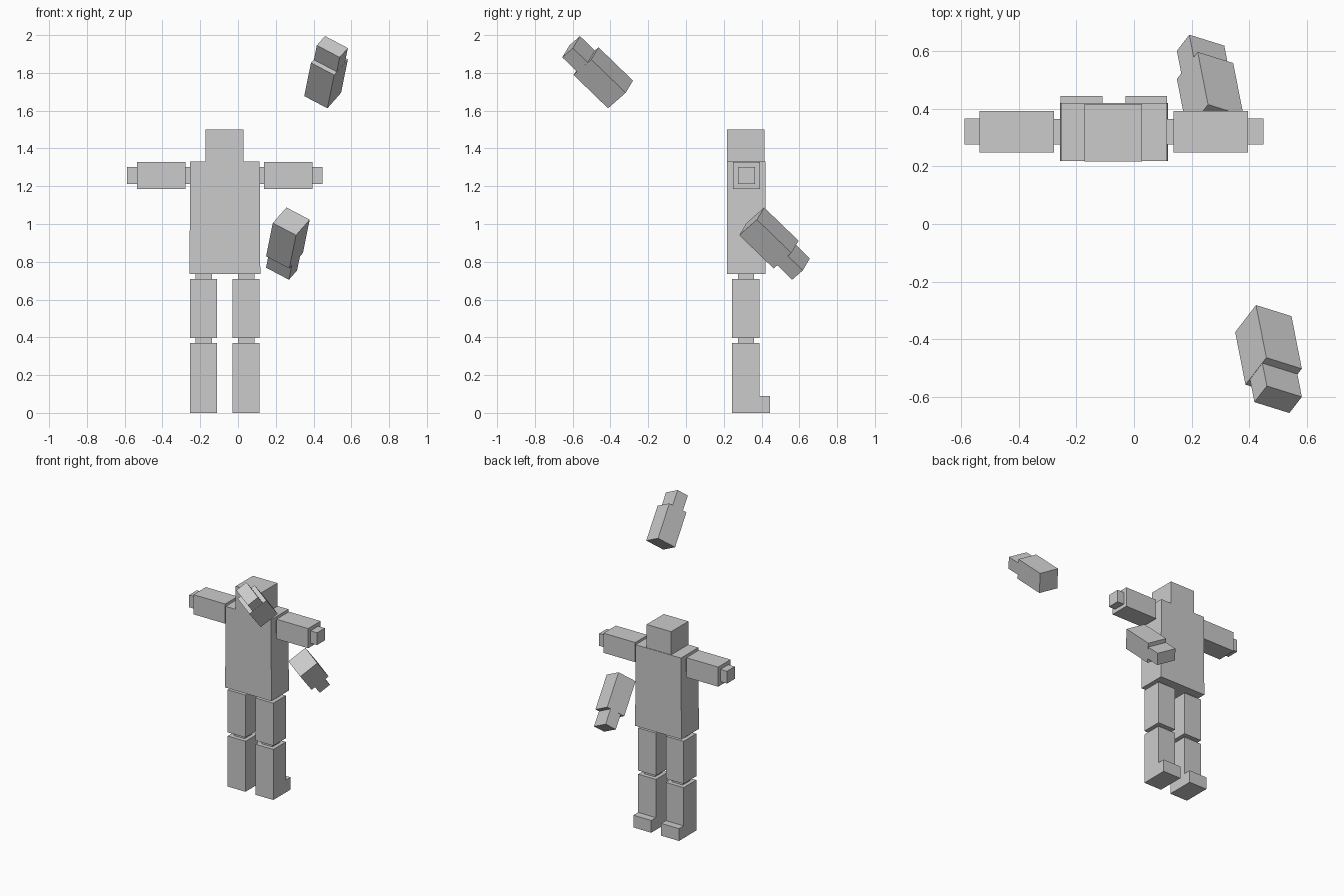
import bpy
from mathutils import Matrix, Vector

old = bpy.data.objects.get("Cube")
if old:
    bpy.data.objects.remove(old, do_unlink=True)

grey = bpy.data.materials.new("plain_grey")
grey.use_nodes = True
grey.diffuse_color = (0.6, 0.6, 0.6, 1)
grey.node_tree.nodes["Principled BSDF"].inputs["Base Color"].default_value = (0.6, 0.6, 0.6, 1)


def block(name, low, high, frame=None):
    """Box between two corners, optionally placed in a rotated frame."""
    low, high = Vector(low), Vector(high)
    bpy.ops.mesh.primitive_cube_add(size=1)
    ob = bpy.context.object
    ob.name = name
    ob.data.materials.append(grey)
    ob.data.transform(Matrix.Translation((low + high) / 2) @ Matrix.Diagonal((*(high - low), 1)))
    if frame:
        ob.matrix_world = frame
    return ob


# Trunk and head; the trunk widens very slightly at the hips
torso = block("torso", (-0.253, 0.218, 0.735), (0.115, 0.42, 1.33))
for v in torso.data.vertices:
    if v.co.z < 1:
        v.co.x += 0.003 if v.co.x > 0 else -0.004
block("head", (-0.171, 0.217, 1.33), (0.028, 0.416, 1.5))

# Legs with narrow hip and knee joints, feet pointing backward
for side, x in (("right", -0.182), ("left", 0.043)):
    def leg_part(name, half, y0, y1, z0, z1):
        block(f"{side}_{name}", (x - half, y0, z0), (x + half, y1, z1))
    leg_part("thigh", 0.072, 0.244, 0.39, 0.397, 0.709)
    leg_part("shin", 0.072, 0.244, 0.39, 0, 0.37)
    leg_part("foot", 0.072, 0.39, 0.444, 0, 0.09)
    leg_part("hip_joint", 0.044, 0.274, 0.36, 0.709, 0.735)
    leg_part("knee_joint", 0.044, 0.274, 0.36, 0.37, 0.397)

# Outstretched upper arms with shoulder joints and elbow stubs
for side, sign in (("right", -1), ("left", 1)):
    def arm_part(name, start, end, half):
        xs = sorted((-0.07 + sign * start, -0.07 + sign * end))
        block(f"{side}_{name}", (xs[0], 0.32 - half, 1.257 - half), (xs[1], 0.32 + half, 1.257 + half))
    arm_part("shoulder_joint", 0.185, 0.208, 0.044)
    arm_part("arm", 0.207, 0.465, 0.072)
    arm_part("elbow_stub", 0.465, 0.518, 0.045)

# Detached forearms, tilted in space, each with a thinner hand at one end
width = Vector((0.853, -0.266, -0.448)).normalized()
length = Vector((0.178, -0.723, 0.668))
length = (length - width * length.dot(width)).normalized()
up = width.cross(length)
for name, center, sign in (("upper", (0.466, -0.438, 1.774), 1), ("lower", (0.264, 0.439, 0.926), -1)):
    frame = Matrix.Translation(center) @ Matrix((width, length, up)).transposed().to_4x4()
    block(f"{name}_forearm", (-0.072, -0.128, -0.072), (0.072, 0.128, 0.072), frame)
    ends = sorted((sign * 0.128, sign * 0.239))
    block(f"{name}_hand", (-0.071, ends[0], -0.043), (0.071, ends[1], 0.043), frame)
